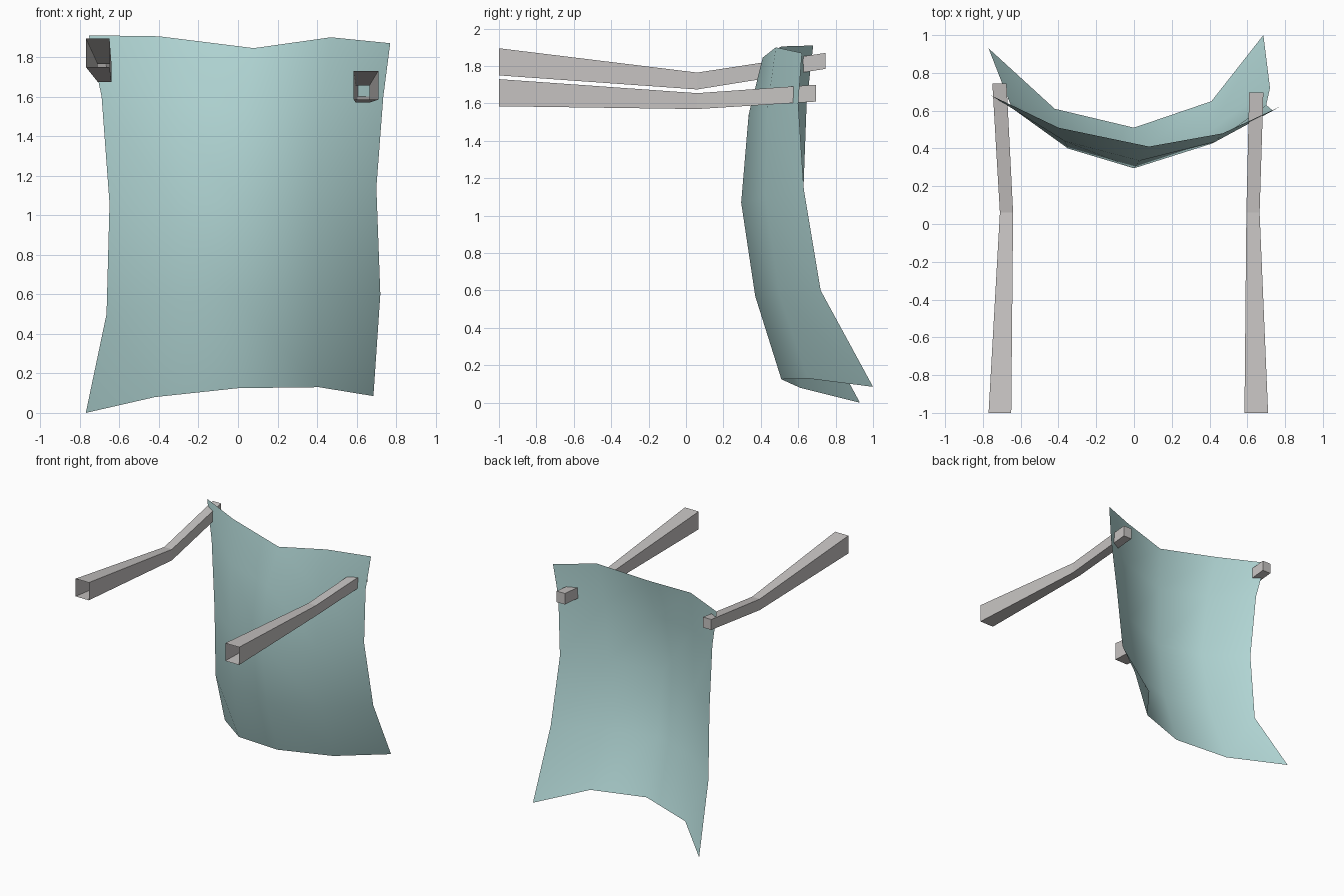
import bpy
import bmesh

# Remove only the default cube
default_cube = bpy.data.objects.get("Cube")
if default_cube:
    bpy.data.objects.remove(default_cube, do_unlink=True)


def make_material(name, colour):
    material = bpy.data.materials.new(name)
    material.use_nodes = True
    material.diffuse_color = colour
    for node in material.node_tree.nodes:
        if node.type == "BSDF_PRINCIPLED":
            node.inputs["Base Color"].default_value = colour
            node.inputs["Roughness"].default_value = 0.8
    return material


def finish_object(name, mesh_builder, material, smooth):
    """Turn a bmesh into a named, shaded and coloured object."""
    for face in mesh_builder.faces:
        face.smooth = smooth
    mesh = bpy.data.meshes.new(name)
    mesh_builder.to_mesh(mesh)
    mesh_builder.free()
    mesh.materials.append(material)
    obj = bpy.data.objects.new(name, mesh)
    bpy.context.scene.collection.objects.link(obj)
    return obj


def bridge(mesh_builder, first, second, closed=False):
    """Join two matching rows of vertices with quads."""
    count = len(first)
    for i in range(count if closed else count - 1):
        j = (i + 1) % count
        mesh_builder.faces.new((first[i], first[j], second[j], second[i]))


def loft_sheet(name, columns, material):
    """Thin curved panel skinned across upright paths."""
    builder = bmesh.new()
    previous = None
    for path in columns:
        current = [builder.verts.new(point) for point in path]
        if previous:
            bridge(builder, current, previous)
        previous = current
    return finish_object(name, builder, material, smooth=True)


def loft_arm(name, sections, material):
    """Bent rectangular tube: open at the front, capped at the back."""
    builder = bmesh.new()
    previous = None
    for y, (left, right), (bottom, top) in sections:
        corners = ((left, bottom), (right, bottom), (right, top), (left, top))
        current = [builder.verts.new((x, y, z)) for x, z in corners]
        if previous:
            bridge(builder, previous, current, closed=True)
        previous = current
    builder.faces.new(previous[::-1])
    bmesh.ops.recalc_face_normals(builder, faces=builder.faces)
    return finish_object(name, builder, material, smooth=False)


teal = make_material("pale teal", (0.46, 0.70, 0.69, 1.0))
grey = make_material("warm light grey", (0.57, 0.55, 0.54, 1.0))

# Curved panel: upright paths from the right edge to the left, bottom to top
panel_columns = [
    [(-.77, .93, 0), (-.665, .66, .5), (-.65, .625, 1.06), (-.69, .645, 1.6), (-.755, .68, 1.91)],
    [(-.42, .61, .08), (-.37, .47, .55), (-.35, .4, 1.06), (-.37, .44, 1.57), (-.4, .51, 1.905)],
    [(0, .51, .125), (0, .37, .57), (0, .295, 1.07), (.03, .335, 1.54), (.08, .41, 1.845)],
    [(.41, .65, .13), (.41, .5, .58), (.41, .425, 1.1), (.43, .435, 1.57), (.47, .48, 1.9)],
    [(.685, 1, .085), (.72, .72, .6), (.7, .63, 1.14), (.735, .6, 1.6), (.77, .62, 1.87)],
]
loft_sheet("curved_panel", panel_columns, teal)

# Arms: depth, width span and height span of each section, front to back
right_sections = [
    (-1, (-.77, -.65), (1.75, 1.895)),
    (.06, (-.71, -.64), (1.675, 1.765)),
    (.745, (-.75, -.675), (1.785, 1.87)),
]
left_sections = [
    (-1, (.585, .71), (1.585, 1.73)),
    (.06, (.595, .665), (1.57, 1.655)),
    (.695, (.61, .685), (1.61, 1.7)),
]
loft_arm("right_arm", right_sections, grey)
loft_arm("left_arm", left_sections, grey)
